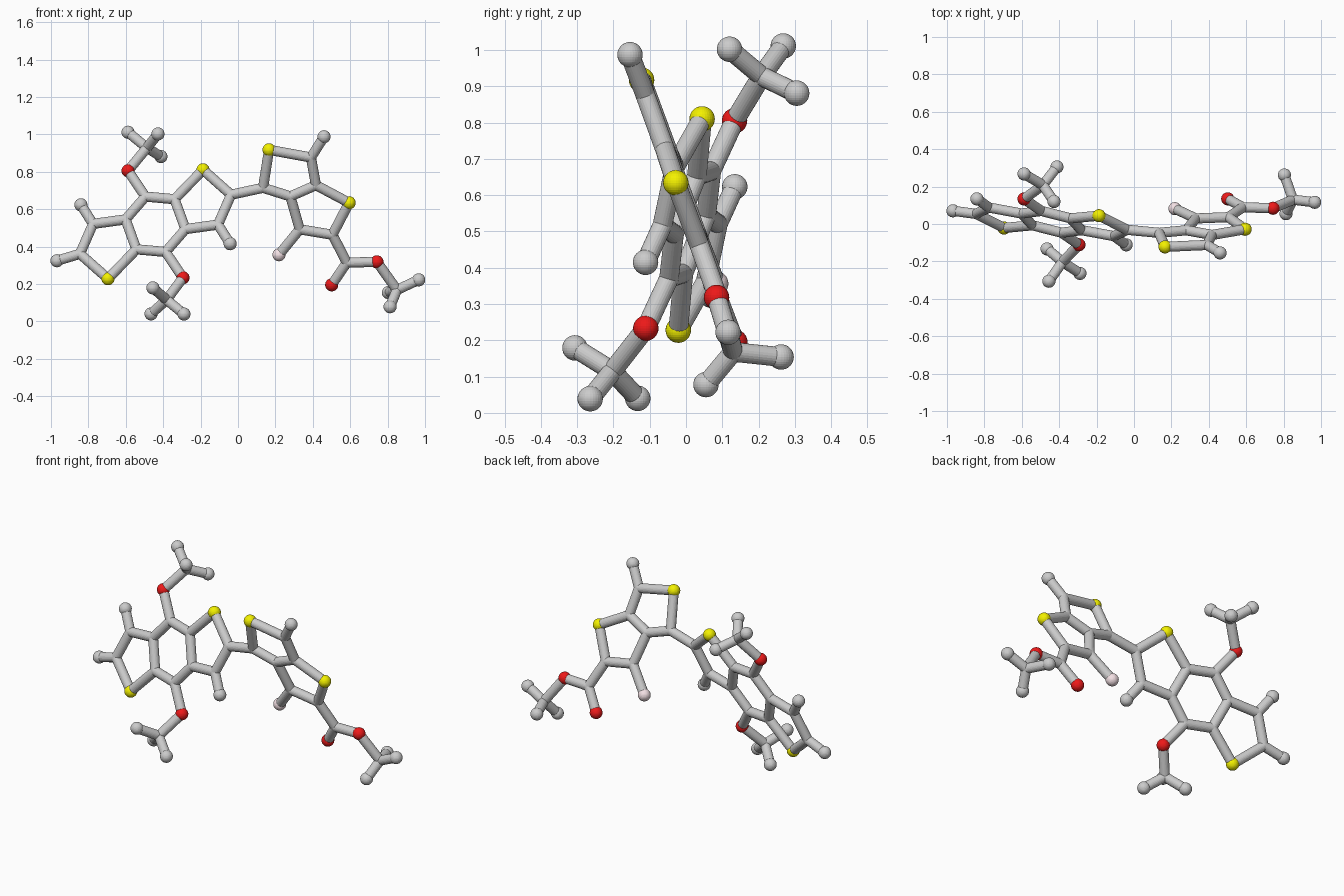
import bpy, bmesh
from mathutils import Vector, Matrix

if "Cube" in bpy.data.objects:
    bpy.data.objects.remove(bpy.data.objects["Cube"])

BALL, STICK = 0.035, 0.027


def material(name, rgb):
    m = bpy.data.materials.new(name)
    m.diffuse_color = (*rgb, 1)
    m.use_nodes = True
    m.node_tree.nodes["Principled BSDF"].inputs["Base Color"].default_value = m.diffuse_color
    return m


mats = {"S": material("yellow", (0.9, 0.88, 0.0)),
        "O": material("red", (0.85, 0.01, 0.01)),
        "F": material("pale_pink", (0.9, 0.75, 0.78))}
names = {"S": "sulphur_ball", "O": "oxygen_ball", "F": "fluorine_ball",
         "H": "hydrogen_ball", "C": "carbon_joint"}


def add_object(name, bm, loc=(0, 0, 0), mat=None):
    me = bpy.data.meshes.new(name)
    bm.to_mesh(me)
    bm.free()
    if mat:
        me.materials.append(mat)
    ob = bpy.data.objects.new(name, me)
    ob.location = loc
    bpy.context.collection.objects.link(ob)
    return ob


def ball(kind, p):
    bm = bmesh.new()
    r = STICK if kind == "C" else BALL
    bmesh.ops.create_uvsphere(bm, u_segments=28, v_segments=16, radius=r)
    add_object(names[kind], bm, p, mats.get(kind))


def stick(a, b):
    d = b - a
    bm = bmesh.new()
    rot = d.to_track_quat('Z', 'Y').to_matrix().to_4x4()
    bmesh.ops.create_cone(bm, cap_ends=True, segments=24, radius1=STICK,
                          radius2=STICK, depth=d.length, matrix=rot)
    add_object("bond", bm, (a + b) / 2)


def left(x, z):    # plane of the left three-ring core
    return Vector((x, -0.250 - 0.227 * x + 0.311 * z, z))


def right(x, z):   # plane of the right two-ring core
    return Vector((x, 0.217 - 0.022 * x - 0.366 * z, z))


atoms = {}
bonds = []

# left core: half of it, the other half is a point reflection
centre = left(-0.441, 0.519)
half = {"S1": (-0.695, 0.228), "C1": (-0.845, 0.361), "C2": (-0.775, 0.521),
        "C3": (-0.601, 0.545), "C4": (-0.543, 0.385), "C5": (-0.495, 0.667),
        "O1": (-0.588, 0.805), "H1": (-0.84, 0.623)}
for k, p in half.items():
    atoms[k] = left(*p)
    atoms[k + "b"] = 2 * centre - atoms[k]
for s in ("", "b"):
    ring = ["S1", "C1", "C2", "C3", "C4", "S1"]
    bonds += [(a + s, b + s) for a, b in zip(ring, ring[1:])]
    bonds += [("C3" + s, "C5" + s), ("C5" + s, "O1" + s), ("C2" + s, "H1" + s)]
bonds += [("C5", "C4b"), ("C5b", "C4")]
atoms["H2"] = left(-0.968, 0.324)
bonds.append(("C1", "H2"))

# right core
core = {"C10": (0.134, 0.714), "S11": (0.166, 0.917), "C12": (0.39, 0.876),
        "C13": (0.417, 0.728), "C14": (0.28, 0.668), "S15": (0.594, 0.634),
        "C16": (0.505, 0.463), "C17": (0.33, 0.492), "F18": (0.219, 0.356),
        "H19": (0.46, 0.987), "C20": (0.582, 0.314), "O21": (0.501, 0.195),
        "O22": (0.743, 0.318)}
for k, p in core.items():
    atoms[k] = right(*p)
for chain in ("C1b C10 S11 C12 C13 C14 C10", "C13 S15 C16 C17 C14",
              "C17 F18", "C12 H19", "C16 C20 O21", "C20 O22"):
    c = chain.split()
    bonds += list(zip(c, c[1:]))

# methyl end groups: carbon followed by three hydrogens
methyls = {
    "O1": [(-0.487, 0.208, 0.928), (-0.588, 0.268, 1.011),
           (-0.428, 0.12, 1.002), (-0.412, 0.305, 0.881)],
    "O1b": [(-0.382, -0.203, 0.115), (-0.289, -0.264, 0.039),
            (-0.465, -0.133, 0.04), (-0.455, -0.306, 0.179)],
    "O22": [(0.85, 0.13, 0.168), (0.966, 0.116, 0.222),
            (0.813, 0.055, 0.078), (0.804, 0.262, 0.154)]}
for o, pts in methyls.items():
    c = "C_" + o
    atoms[c] = Vector(pts[0])
    bonds.append((o, c))
    for i, p in enumerate(pts[1:]):
        atoms[f"H{i}_{o}"] = Vector(p)
        bonds.append((c, f"H{i}_{o}"))

# build balls and sticks
for k, p in atoms.items():
    ball(k[0], p)
for a, b in bonds:
    stick(atoms[a], atoms[b])
